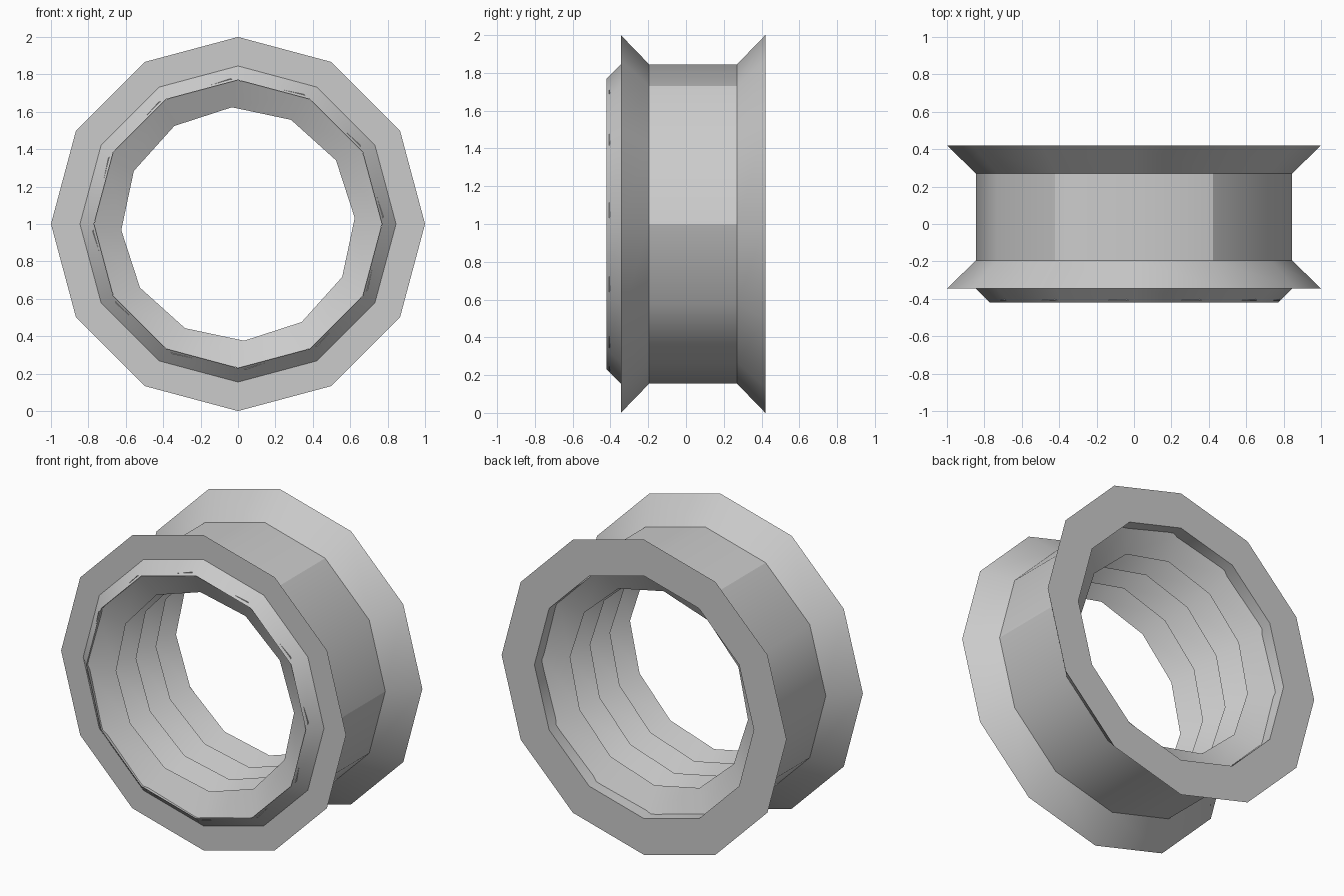
import bpy
import bmesh
import math

SIDES = 12

cube = bpy.data.objects.get("Cube")
if cube:
    bpy.data.objects.remove(cube, do_unlink=True)

grey = bpy.data.materials.new("plain_grey")
grey.use_nodes = True
colour = (0.6, 0.6, 0.6, 1)
grey.diffuse_color = colour
grey.node_tree.nodes["Principled BSDF"].inputs["Base Color"].default_value = colour


def lathe(name, profile, twist=0, drum_radius=None):
    """Sweep a closed (radius, y) profile round the y axis with flat sides."""
    bm = bmesh.new()
    rings = []
    for radius, y in profile:
        ring = []
        for i in range(SIDES):
            a = math.radians(twist) + math.tau * i / SIDES
            ring.append(bm.verts.new((radius * math.cos(a), y, 1 + radius * math.sin(a))))
        rings.append(ring)
    for k, ring in enumerate(rings):
        after = rings[(k + 1) % len(rings)]
        for i in range(SIDES):
            j = (i + 1) % SIDES
            bm.faces.new((ring[i], ring[j], after[j], after[i]))
    bmesh.ops.recalc_face_normals(bm, faces=bm.faces)

    # Smooth round the rings, crisp along the profile corners
    for face in bm.faces:
        face.smooth = True
    for edge in bm.edges:
        edge.smooth = edge.calc_face_angle(0) < math.radians(40)
        if drum_radius:
            # A few lengthwise edges on top of the drum are crisp
            a, b = (v.co for v in edge.verts)
            radius = math.hypot(a.x, a.z - 1)
            lengthwise = abs(a.x - b.x) + abs(a.z - b.z) < 0.001
            step = round(math.atan2(a.z - 1, a.x) / (math.tau / SIDES))
            if lengthwise and abs(radius - drum_radius) < 0.001 and step in (0, 2, 4):
                edge.smooth = False

    mesh = bpy.data.meshes.new(name)
    bm.to_mesh(mesh)
    bm.free()
    mesh.materials.append(grey)
    obj = bpy.data.objects.new(name, mesh)
    bpy.context.collection.objects.link(obj)


# Outer drum with two flared flanges and a bevelled front lip
lathe("flanged_drum", [
    (0.77, -0.42), (0.845, -0.345), (1.0, -0.345), (0.845, -0.195),
    (0.845, 0.27), (1.0, 0.42), (0.77, 0.42),
], drum_radius=0.845)

# Inner barrel, slightly turned, with four sharp ridges and grooves between
CREST, GROOVE, PITCH, FIRST = 0.625, 0.765, 0.2, -0.33
ridges = [(0.778, -0.408)]
for n in range(4):
    y = FIRST + n * PITCH
    ridges.append((CREST, y))
    if n < 3:
        ridges.append((GROOVE, y + PITCH / 2))
ridges.append((0.778, 0.348))
lathe("ridged_barrel", ridges, twist=3)
